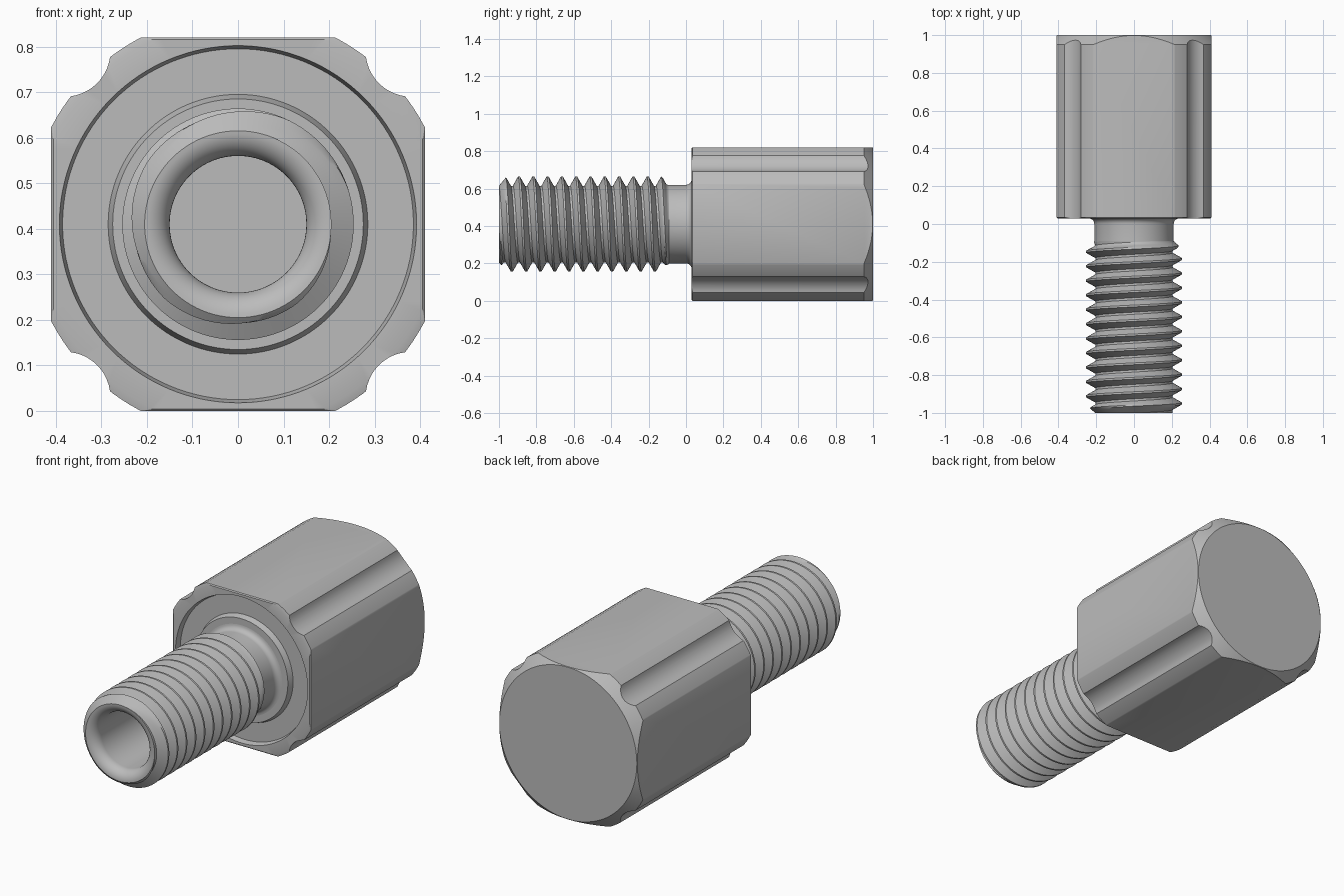
import bpy, bmesh, math
from mathutils import Matrix

if "Cube" in bpy.data.objects:
    bpy.data.objects.remove(bpy.data.objects["Cube"], do_unlink=True)

AXIS_Z = 0.41      # height of the long axis
TAU = 2 * math.pi

steel = bpy.data.materials.new("grey_steel")
steel.use_nodes = True
steel.diffuse_color = (0.5, 0.5, 0.5, 1)
steel.node_tree.nodes["Principled BSDF"].inputs["Base Color"].default_value = (0.5, 0.5, 0.5, 1)


def finish(name, bm):
    bmesh.ops.remove_doubles(bm, verts=bm.verts, dist=1e-5)
    bmesh.ops.translate(bm, verts=bm.verts, vec=(0, 0, AXIS_Z))
    mesh = bpy.data.meshes.new(name)
    bm.to_mesh(mesh)
    bm.free()
    mesh.materials.append(steel)
    obj = bpy.data.objects.new(name, mesh)
    bpy.context.collection.objects.link(obj)
    return obj


def skin(name, rows, steps, point):
    """Grid of quads around the y axis; point(row, turn) gives (radius, y)."""
    bm = bmesh.new()
    grid = []
    for row in rows:
        ring = []
        for j in range(steps + 1):
            r, y = point(row, j / steps)
            a = TAU * (j % steps) / steps
            ring.append(bm.verts.new((r * math.sin(a), y, r * math.cos(a))))
        grid.append(ring)
    for low, high in zip(grid, grid[1:]):
        for j in range(steps):
            bm.faces.new((low[j], low[j + 1], high[j + 1], high[j]))
    return finish(name, bm)


def lathe(name, profile, steps=96):
    return skin(name, profile, steps, lambda row, turn: row)


def shade(obj):
    bpy.ops.object.select_all(action="DESELECT")
    obj.select_set(True)
    bpy.context.view_layer.objects.active = obj
    bpy.ops.object.shade_smooth_by_angle(angle=math.radians(30))


def boolean(obj, cutter, operation):
    mod = obj.modifiers.new(operation, "BOOLEAN")
    mod.operation, mod.solver, mod.object = operation, "EXACT", cutter
    bpy.context.view_layer.objects.active = obj
    bpy.ops.object.modifier_apply(modifier=mod.name)
    bpy.data.objects.remove(cutter, do_unlink=True)


# Square head: turned blank with a face groove and chamfered ends
head = lathe("square_head", [
    (0, 0.03), (0.275, 0.03), (0.285, 0.06), (0.385, 0.06), (0.392, 0.03),
    (0.445, 0.03), (0.462, 0.035), (0.462, 0.951), (0.408, 1), (0, 1)], 128)

# Four flats, with a fine chamfer around the front edge
bm = bmesh.new()
rings = []
for half, y in ((0.395, 0.02), (0.41, 0.035), (0.41, 1.1)):
    rings.append([bm.verts.new((sx * half, y, sz * half))
                  for sx, sz in ((-1, -1), (1, -1), (1, 1), (-1, 1))])
for low, high in zip(rings, rings[1:]):
    for k in range(4):
        n = (k + 1) % 4
        bm.faces.new((low[k], low[n], high[n], high[k]))
bm.faces.new(rings[0])
bm.faces.new(rings[-1])
bmesh.ops.recalc_face_normals(bm, faces=bm.faces)
boolean(head, finish("flats_cutter", bm), "INTERSECT")

# Round flutes along the four corners
for sx in (-1, 1):
    for sz in (-1, 1):
        bm = bmesh.new()
        bmesh.ops.create_cone(bm, cap_ends=True, segments=48, radius1=0.1, radius2=0.1, depth=1.4,
                              matrix=Matrix.Translation((sx * 0.38, 0.5, sz * 0.38))
                              @ Matrix.Rotation(math.pi / 2, 4, "X"))
        boolean(head, finish("flute_cutter", bm), "DIFFERENCE")

# Helical thread, tapered at the tip and running out into the neck
PITCH, CREST, ROOT = 0.0765, 0.254, 0.205
START, END = -1.0, -0.09
flat = 0.005
root_from, root_to = 0.0325, PITCH - 0.0325
section = [(-flat, CREST)]
for t in (0, 0.25, 0.5, 0.75, 1):
    section.append((flat + t * (root_from - flat), CREST + t * (ROOT - CREST)))
for t in (0, 0.25, 0.5, 0.75):
    section.append((root_to + t * (root_from - flat), ROOT + t * (CREST - ROOT)))
thread_rows = [(-0.128 + n * PITCH + off, r) for n in range(-13, 2) for off, r in section]


def thread_point(row, turn):
    y = min(max(row[0] + PITCH * turn, START), END)
    r = min(row[1], ROOT + 1.2 * (y - START))
    fade = min(max((y + 0.13) / (END + 0.13), 0), 1)
    return r + (0.21 - r) * fade, y


thread = skin("threaded_shaft", thread_rows, 96, thread_point)

# Plain neck with a fillet into the head
fillet = [(0.24 - 0.03 * math.cos(a), 0.03 * math.sin(a))
          for a in (k * math.pi / 12 for k in range(7))]
neck = lathe("neck", [(0.21, END)] + fillet + [(0.24, 0.04)])

# Blind bore with a rounded lip
lip = [(0.205 - 0.055 * math.cos(a), -0.945 - 0.055 * math.sin(a))
       for a in (k * math.pi / 20 for k in range(11))]
bore = lathe("bore", [(0, 0), (0.15, 0)] + lip)

for part in (head, thread, neck, bore):
    shade(part)
